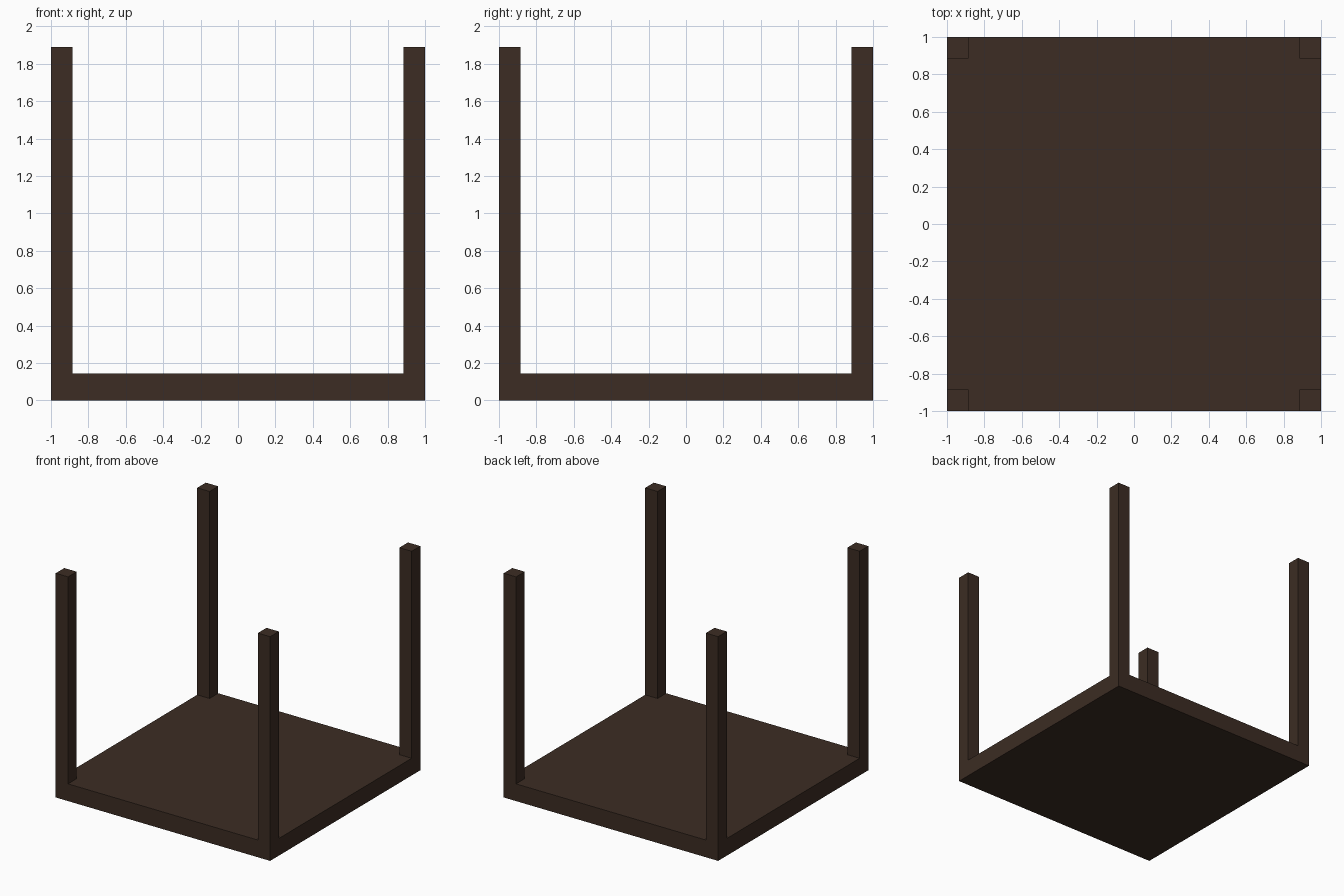
import bpy
import bmesh
from mathutils import Matrix, Vector

if "Cube" in bpy.data.objects:
    bpy.data.objects.remove(bpy.data.objects["Cube"])

SLAB_TOP, HEIGHT, LEG = 0.145, 1.89, 0.115

wood = bpy.data.materials.new("dark brown wood")
wood.diffuse_color = (0.045, 0.0255, 0.0168, 1)
wood.use_nodes = True
wood.node_tree.nodes["Principled BSDF"].inputs["Base Color"].default_value = wood.diffuse_color


def box(name, lo, hi, open_bottom=False):
    lo, hi = Vector(lo), Vector(hi)
    size = hi - lo
    bm = bmesh.new()
    bmesh.ops.create_cube(bm, size=1, matrix=Matrix.Translation((lo + hi) / 2)
                          @ Matrix.Diagonal((*size, 1)))
    if open_bottom:
        bm.normal_update()
        hidden = [f for f in bm.faces if f.normal.z < -0.5]
        bmesh.ops.delete(bm, geom=hidden, context='FACES')
    mesh = bpy.data.meshes.new(name)
    bm.to_mesh(mesh)
    bm.free()
    mesh.materials.append(wood)
    obj = bpy.data.objects.new(name, mesh)
    bpy.context.collection.objects.link(obj)
    return obj


# Square slab (the tabletop of the upturned table)
box("tabletop", (-1, -1, 0), (1, 1, SLAB_TOP))

# Four square legs standing flush with the corners
for sy, depth in ((-1, "front"), (1, "back")):
    for sx, side in ((-1, "left"), (1, "right")):
        xs = sorted((sx, sx * (1 - LEG)))
        ys = sorted((sy, sy * (1 - LEG)))
        box(f"{depth}_{side}_leg", (xs[0], ys[0], SLAB_TOP),
            (xs[1], ys[1], HEIGHT), open_bottom=True)
